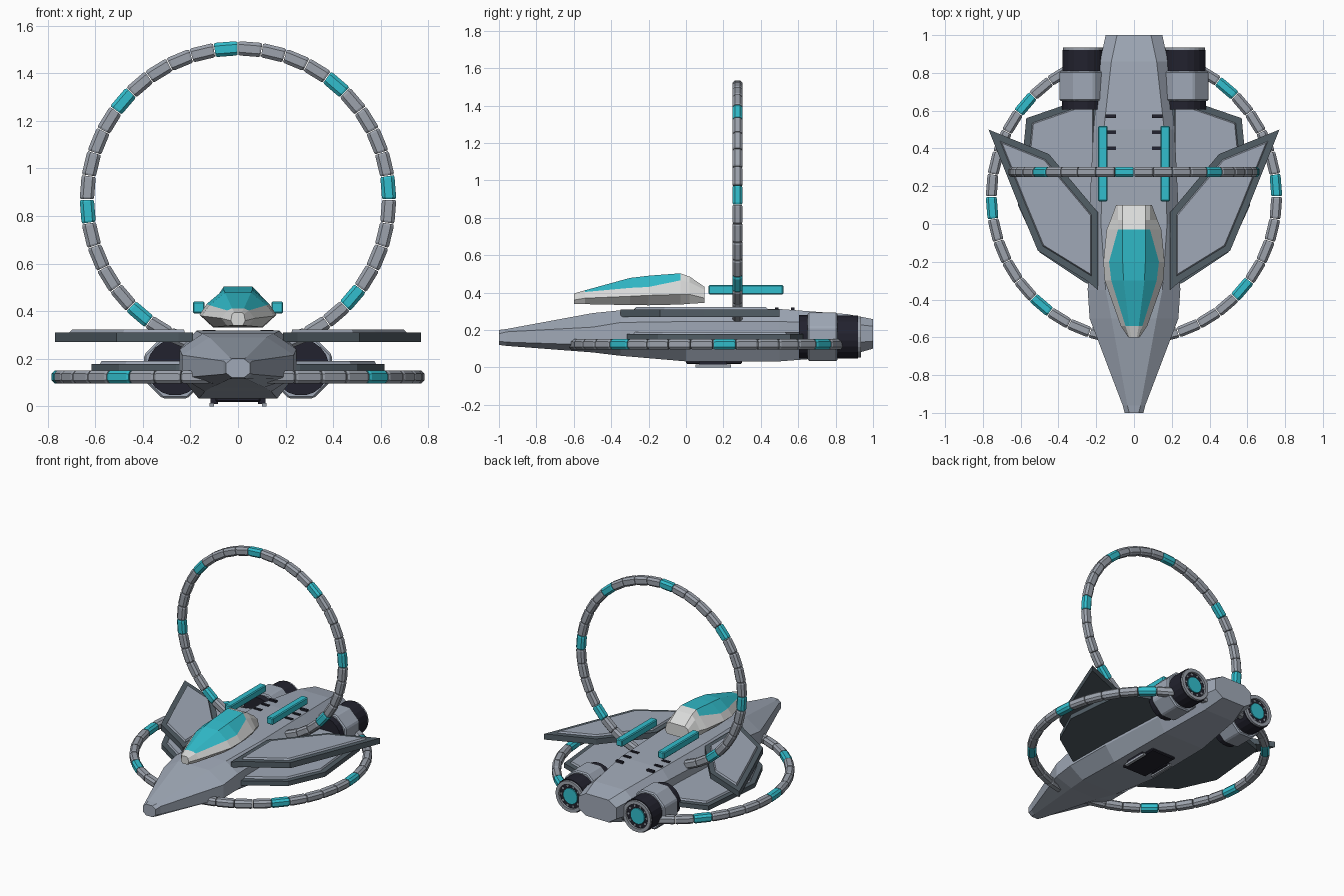
import bpy, bmesh, math
from mathutils import Matrix, Vector

if "Cube" in bpy.data.objects:
    bpy.data.objects.remove(bpy.data.objects["Cube"])


def srgb(r, g, b):
    f = lambda c: c / 12.92 if c <= 0.04045 else ((c + 0.055) / 1.055) ** 2.4
    return (f(r / 255), f(g / 255), f(b / 255), 1)


def material(name, rgb):
    m = bpy.data.materials.new(name)
    m.diffuse_color = srgb(*rgb)
    m.use_nodes = True
    m.node_tree.nodes["Principled BSDF"].inputs["Base Color"].default_value = m.diffuse_color
    return m


HULL = material("hull_grey", (160, 169, 183))
RING = material("ring_grey", (156, 162, 172))
SLATE = material("dark_slate", (82, 94, 102))
WHITE = material("pod_white", (218, 219, 218))
TEAL = material("teal", (50, 190, 205))
BLACK = material("black", (34, 34, 46))


def finish(name, bm, mats):
    bmesh.ops.recalc_face_normals(bm, faces=bm.faces)
    me = bpy.data.meshes.new(name)
    bm.to_mesh(me)
    bm.free()
    for m in mats:
        me.materials.append(m)
    ob = bpy.data.objects.new(name, me)
    bpy.context.collection.objects.link(ob)
    return ob


def bevel(ob, width):
    mod = ob.modifiers.new("soft_edges", 'BEVEL')
    mod.width = width
    mod.segments = 1
    return ob


def loft(bm, rings, mat=0):
    """Skin closed loops of equal length and cap both ends; returns rows of faces."""
    rows = [[bm.verts.new(p) for p in r] for r in rings]
    n = len(rows[0])
    out = []
    for a, b in zip(rows, rows[1:]):
        out.append([bm.faces.new((a[i], a[(i + 1) % n], b[(i + 1) % n], b[i])) for i in range(n)])
    caps = [bm.faces.new(rows[0]), bm.faces.new(rows[-1])]
    for f in sum(out, []) + caps:
        f.material_index = mat
    return out


def section(y, half):
    """Mirror a right-side profile, listed bottom to top, into a full loop."""
    return [(x, y, z) for x, z in half] + [(-x, y, z) for x, z in reversed(half)]


def box(name, x, y, z, mat, soft=0):
    bm = bmesh.new()
    loft(bm, [[(x[0], y[0], h), (x[1], y[0], h), (x[1], y[1], h), (x[0], y[1], h)] for h in z])
    ob = finish(name, bm, [mat])
    return bevel(ob, soft) if soft else ob


def drum(name, cx, cz, r, y0, y1, sides, mat, soft=0):
    bm = bmesh.new()
    angles = [math.tau * (i + 0.5) / sides for i in range(sides)]
    loft(bm, [[(cx + r * math.cos(a), y, cz + r * math.sin(a)) for a in angles] for y in (y0, y1)])
    ob = finish(name, bm, [mat])
    return bevel(ob, soft) if soft else ob


# Fuselage: y, bottom width/height, side width, lower/upper side height, top width/height
hull = [(-1, .025, .12, .05, .14, .18, .025, .20),
        (-.96, .035, .115, .06, .135, .19, .035, .205),
        (-.5, .11, .08, .235, .12, .215, .12, .29),
        (-.35, .14, .062, .245, .13, .24, .15, .305),
        (0, .165, .032, .24, .13, .245, .175, .318),
        (.5, .16, .032, .215, .13, .245, .16, .312),
        (.86, .12, .06, .18, .13, .235, .12, .285),
        (1, .09, .10, .15, .14, .22, .09, .258)]
bm = bmesh.new()
loft(bm, [section(y, [(wb, zb), (ws, z1), (ws, z2), (wt, zt)])
          for y, wb, zb, ws, z1, z2, wt, zt in hull])
finish("fuselage", bm, [HULL])

# Cockpit pod with teal canopy faces on the upper shoulders and roof
pod = [(-.6, .02, .34, .03, .36, .025, .388, .015, .395),
       (-.54, .045, .338, .07, .37, .045, .403, .025, .412),
       (-.3, .10, .333, .155, .38, .12, .425, .055, .478),
       (-.2, .105, .332, .162, .385, .132, .43, .06, .49),
       (-.03, .10, .336, .145, .39, .085, .465, .06, .503),
       (.02, .095, .34, .125, .39, .085, .455, .06, .485),
       (.1, .08, .345, .095, .37, .085, .415, .06, .43)]
bm = bmesh.new()
strips = loft(bm, [section(p[0], [(p[i], p[i + 1]) for i in (1, 3, 5, 7)]) for p in pod])
for row in strips[1:4]:
    for i in (2, 3, 4):
        row[i].material_index = 1
finish("cockpit_pod", bm, [WHITE, TEAL])


# Segmented rings, every fifth block is teal
def ring(name, centre, radius, half_w, half_t, upright):
    bm = bmesh.new()
    turn = Matrix.Rotation(math.pi / 2, 4, 'X') if upright else Matrix.Identity(4)
    prof = [(1, .5), (.55, 1), (-.55, 1), (-1, .5), (-1, -.5), (-.55, -1), (.55, -1), (1, -.5)]
    for k in range(40):
        loops = []
        for deg, s in ((.15, .88), (.9, 1), (8.1, 1), (8.85, .88)):
            a = math.radians(9 * k + deg)
            loops.append([Vector(centre) + turn @ Vector(
                ((radius + u * half_w * s) * math.cos(a), (radius + u * half_w * s) * math.sin(a),
                 v * half_t * s)) for u, v in prof])
        loft(bm, loops, 1 if k % 5 == 0 else 0)
    finish(name, bm, [RING, TEAL])


ring("upright_ring", (0, .275, .87), .635, .03, .027, True)
ring("level_ring", (0, .145, .123), .755, .029, .028, False)


# Wings: dark plates with a raised light panel inset on top
def wing(name, side, outline, z0, z1, frame, raise_by):
    bm = bmesh.new()
    loft(bm, [[(side * x, y, z) for x, y in outline] for z in (z0, z1)])
    bmesh.ops.recalc_face_normals(bm, faces=bm.faces)
    top = max(bm.faces, key=lambda f: f.calc_center_median().z)
    bmesh.ops.inset_region(bm, faces=[top], thickness=frame, use_even_offset=True)
    wall = bmesh.ops.inset_region(bm, faces=[top], thickness=.006, depth=raise_by,
                                  use_even_offset=True)["faces"]
    for f in [top] + wall:
        f.material_index = 1
    finish(name, bm, [SLATE, HULL])


upper = [(.19, -.35), (.25, -.30), (.51, -.14), (.61, .10), (.77, .50), (.45, .37), (.19, .06)]
lower = [(.18, -.34), (.26, -.31), (.50, -.15), (.615, .10), (.57, .56), (.28, .66), (.18, .66)]

for side, word in ((-1, "left"), (1, "right")):
    wing(word + "_upper_wing", side, upper, .27, .31, .034, .012)
    wing(word + "_lower_wing", side, lower, .145, .178, .034, .012)

    # Engine
    cx, cz = side * .265, .163
    drum(word + "_engine_intake", cx, cz, .118, .605, .66, 20, BLACK)
    drum(word + "_engine_casing", cx, cz, .14, .65, .81, 8, HULL, .008)
    drum(word + "_engine_exhaust", cx, cz, .116, .80, .92, 20, BLACK)
    bm = bmesh.new()
    steps = [(.086, .915), (.11, .915), (.11, .935), (.086, .935)]
    hoop = [[bm.verts.new((cx + r * math.cos(a), y, cz + r * math.sin(a))) for r, y in steps]
            for a in (math.tau * i / 24 for i in range(24))]
    for i in range(24):
        a, b = hoop[i - 1], hoop[i]
        for j in range(4):
            bm.faces.new((a[j - 1], a[j], b[j], b[j - 1]))
    finish(word + "_nozzle_rim", bm, [RING])
    drum(word + "_nozzle_glow", cx, cz, .056, .91, .928, 16, TEAL)
    for k in range(10):
        a = math.tau * k / 10
        drum(f"{word}_nozzle_stud_{k}", cx + .072 * math.cos(a), cz + .072 * math.sin(a),
             .008, .915, .925, 6, RING)

    # Floating bar, roof vents and belly skids
    box(word + "_floating_bar", sorted((side * .14, side * .19)), (.12, .52), (.39, .44), TEAL, .006)
    for k, y in enumerate((.40, .485, .57)):
        box(f"{word}_vent_{k}", sorted((side * .095, side * .15)), (y - .009, y + .009),
            (.29, .32), BLACK)
    box(word + "_belly_skid", sorted((side * .10, side * .12)), (.05, .24), (0, .014), RING)
    box(word + "_skid_mount", sorted((side * .085, side * .115)), (.07, .22), (.01, .04), BLACK)

# Belly hatch
box("belly_hatch", (-.095, .095), (0, .30), (.018, .045), BLACK, .006)
